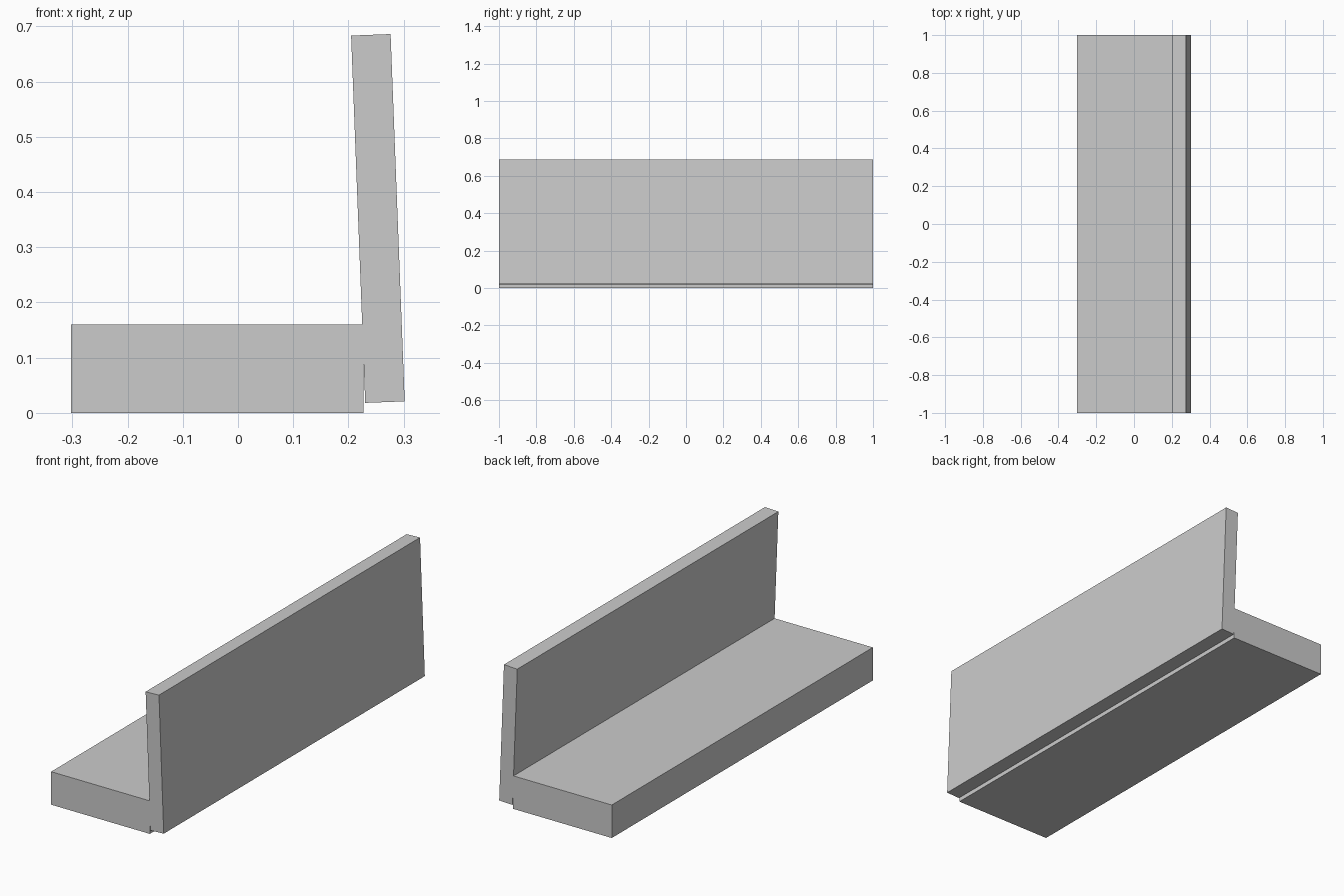
import bpy
from math import radians

if "Cube" in bpy.data.objects:
    bpy.data.objects.remove(bpy.data.objects["Cube"])


def box(name, center, size, tilt=0.0):
    bpy.ops.mesh.primitive_cube_add(size=1, location=center, rotation=(0, radians(tilt), 0))
    obj = bpy.context.object
    obj.name = name
    obj.scale = size
    return obj


# Thick seat slab
box("seat", (-0.0375, 0, 0.08), (0.529, 2, 0.16))

# Backrest panel, leaning slightly over the seat
box("backrest", (0.2533, 0, 0.352), (0.0715, 2, 0.6655), tilt=-2.2)
